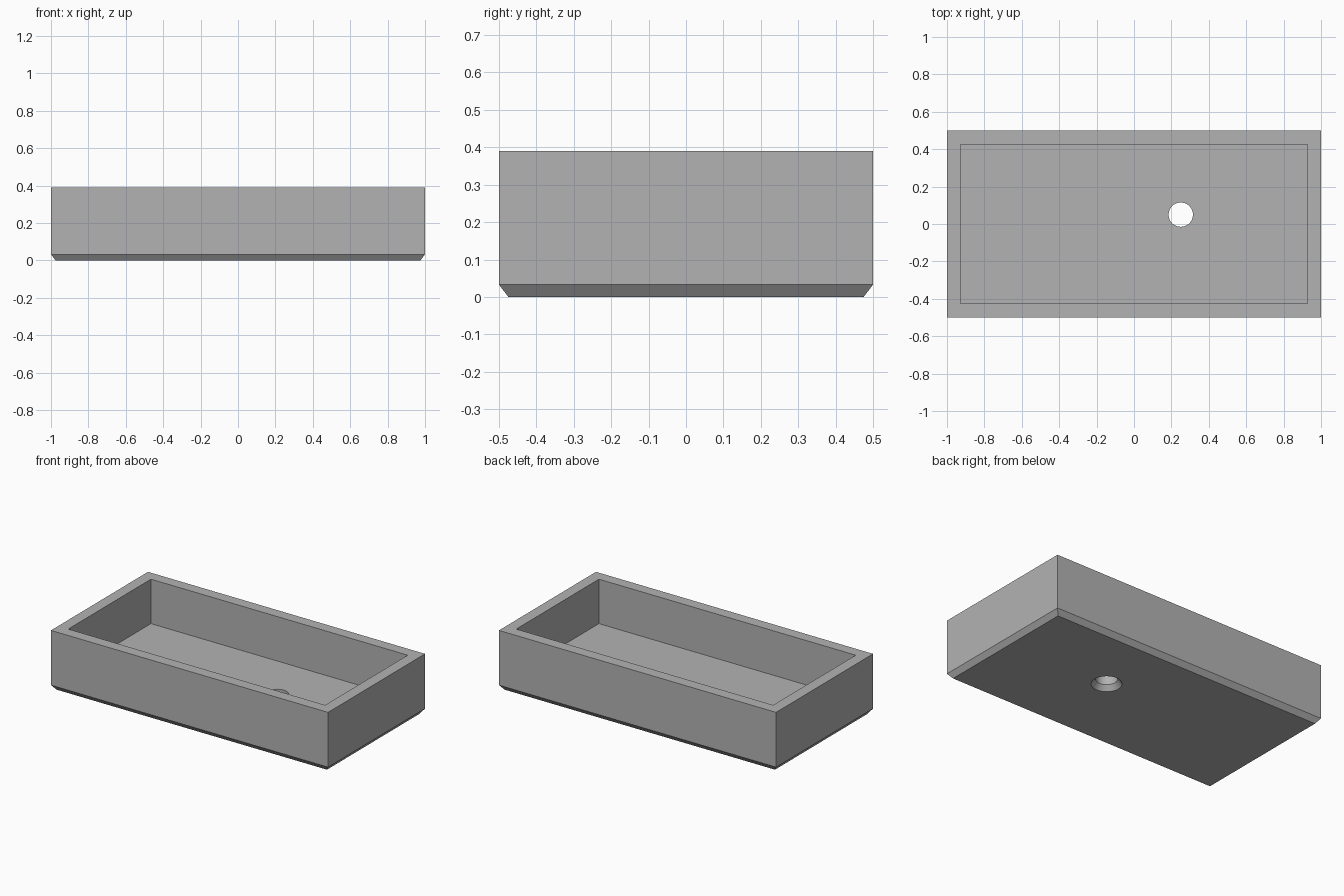
import bpy
import bmesh
import math

cube = bpy.data.objects.get("Cube")
if cube:
    bpy.data.objects.remove(cube, do_unlink=True)

HEIGHT, FLOOR = 0.39, 0.10
CHAMFER, CHAMFER_Z = 0.025, 0.033
HOLE_X, HOLE_Y, HOLE_R = 0.25, 0.05, 0.065

grey = bpy.data.materials.new("stone grey")
grey.use_nodes = True
colour = (0.45, 0.45, 0.45, 1)
grey.diffuse_color = colour
grey.node_tree.nodes["Principled BSDF"].inputs["Base Color"].default_value = colour


def rectangle(hx, hy, z):
    return [(-hx, -hy, z), (hx, -hy, z), (hx, hy, z), (-hx, hy, z)]


def circle(r, z, n=48):
    return [(HOLE_X + r * math.cos(2 * math.pi * i / n),
             HOLE_Y + r * math.sin(2 * math.pi * i / n), z) for i in range(n)]


def loft(name, rings):
    """Closed solid through a series of rings with equal point counts."""
    bm = bmesh.new()
    loops = [[bm.verts.new(p) for p in ring] for ring in rings]
    for a, b in zip(loops, loops[1:]):
        for i in range(len(a)):
            j = (i + 1) % len(a)
            bm.faces.new((a[i], a[j], b[j], b[i]))
    bm.faces.new(loops[0][::-1])
    bm.faces.new(loops[-1])
    bmesh.ops.recalc_face_normals(bm, faces=bm.faces)
    mesh = bpy.data.meshes.new(name)
    bm.to_mesh(mesh)
    bm.free()
    mesh.materials.append(grey)
    obj = bpy.data.objects.new(name, mesh)
    bpy.context.collection.objects.link(obj)
    return obj


# Basin: chamfered underside, outer walls, rim, inner walls and floor
basin = loft("basin", [
    rectangle(1 - CHAMFER, 0.5 - CHAMFER, 0),
    rectangle(1, 0.5, CHAMFER_Z),
    rectangle(1, 0.5, HEIGHT),
    rectangle(0.927, 0.426, HEIGHT),
    rectangle(0.927, 0.426, FLOOR),
])

# Drain hole, flared at the underside
flare = CHAMFER / CHAMFER_Z
drain = loft("drain_cutter", [
    circle(HOLE_R + CHAMFER + flare * 0.02, -0.02),
    circle(HOLE_R, CHAMFER_Z),
    circle(HOLE_R, FLOOR + 0.1),
])
drain.hide_render = True

cut = basin.modifiers.new("drain hole", "BOOLEAN")
cut.operation = "DIFFERENCE"
cut.solver = "EXACT"
cut.object = drain

bpy.ops.object.select_all(action="DESELECT")
basin.select_set(True)
bpy.context.view_layer.objects.active = basin
bpy.ops.object.modifier_apply(modifier=cut.name)
bpy.data.objects.remove(drain, do_unlink=True)
bpy.ops.object.shade_smooth_by_angle(angle=math.radians(20))
